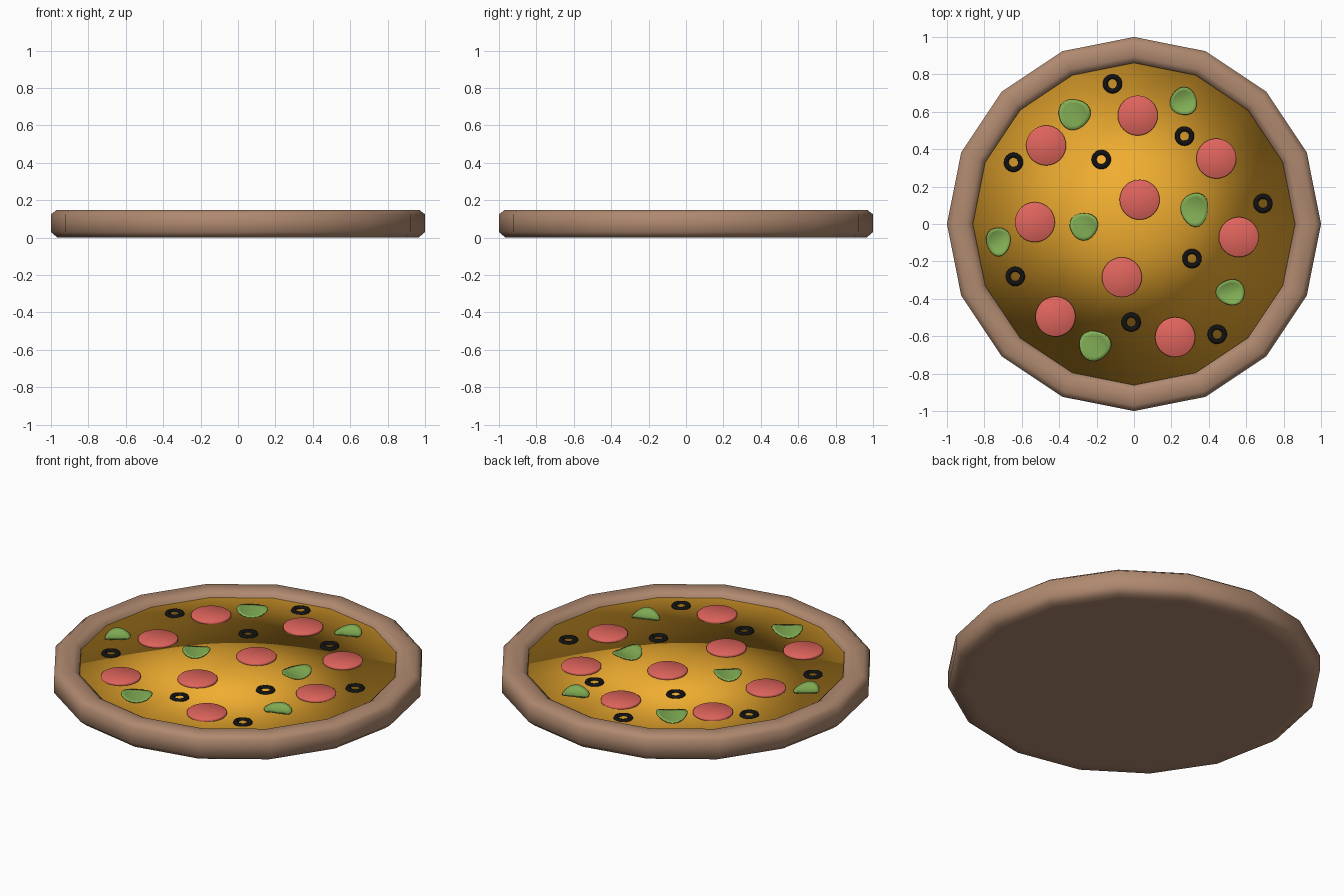
import bpy, bmesh
from math import sin, cos, pi, radians

if "Cube" in bpy.data.objects:
    bpy.data.objects.remove(bpy.data.objects["Cube"])

TOP = 0.118  # cheese surface height


def material(name, rgb):
    m = bpy.data.materials.new(name)
    m.diffuse_color = (*rgb, 1)
    m.use_nodes = True
    m.node_tree.nodes["Principled BSDF"].inputs["Base Color"].default_value = m.diffuse_color
    return m


CRUST = material("baked_crust", (0.43, 0.25, 0.16))
CHEESE = material("melted_cheese", (0.87, 0.42, 0.03))
MEAT = material("cured_meat", (0.75, 0.13, 0.11))
OLIVE = material("black_olive", (0.006, 0.006, 0.006))
LEAF = material("green_leaf", (0.22, 0.42, 0.09))


def finish(bm, name, mat, loc=(0, 0, 0), smooth=True):
    bmesh.ops.recalc_face_normals(bm, faces=bm.faces)
    for f in bm.faces:
        f.smooth = smooth
    me = bpy.data.meshes.new(name)
    bm.to_mesh(me)
    bm.free()
    me.materials.append(mat)
    ob = bpy.data.objects.new(name, me)
    ob.location = loc
    bpy.context.collection.objects.link(ob)
    return ob


def lathe(name, profile, sides, mat, loc=(0, 0, 0), closed=False):
    """Revolve (radius, z) points around the z axis."""
    bm = bmesh.new()
    vs = [bm.verts.new((r, 0, z)) for r, z in profile]
    es = [bm.edges.new(p) for p in zip(vs, vs[1:])]
    if closed:
        es.append(bm.edges.new((vs[-1], vs[0])))
    bmesh.ops.spin(bm, geom=vs + es, axis=(0, 0, 1), cent=(0, 0, 0),
                   angle=2 * pi, steps=sides, use_duplicate=False)
    bmesh.ops.remove_doubles(bm, verts=bm.verts, dist=1e-5)
    return finish(bm, name, mat, loc)


# Crust: sixteen-sided dish with a rounded rim
lathe("crust", [(0, 0), (0.90, 0), (0.965, 0), (1, 0.03), (1, 0.125), (0.97, 0.148),
                (0.895, 0.148), (0.862, 0.128), (0.858, 0.095), (0, 0.06)], 16, CRUST)

# Cheese: flat top, shallow underside sharing the rim for soft shading
lathe("cheese", [(0, TOP), (0.862, TOP), (0, 0.09)], 16, CHEESE)

# Meat slices
SLICES = [(0.02, 0.58), (-0.47, 0.42), (0.44, 0.35), (0.03, 0.13), (-0.53, 0.01),
          (0.56, -0.07), (-0.065, -0.285), (-0.42, -0.495), (0.22, -0.605)]
for i, (x, y) in enumerate(SLICES):
    lathe(f"meat_slice_{i + 1}", [(0, 0.014), (0.102, 0.014), (0.107, 0.01),
                                  (0.107, -0.006), (0, -0.006)], 32, MEAT, (x, y, TOP))

# Olive rings
RINGS = [(-0.115, 0.75), (-0.645, 0.33), (-0.175, 0.345), (0.27, 0.47), (0.69, 0.11),
         (0.31, -0.185), (-0.635, -0.28), (-0.015, -0.525), (0.445, -0.59)]
section = [(0.0385 + 0.0135 * cos(k * pi / 4), 0.0125 * sin(k * pi / 4)) for k in range(8)]
for i, (x, y) in enumerate(RINGS):
    lathe(f"olive_ring_{i + 1}", section, 24, OLIVE, (x, y, TOP), closed=True)


# Leaves: rounded, slightly pointed patches curled up along one direction
def leaf(name, x, y, rx, ry, turn, curl):
    bm = bmesh.new()
    n, rings = 20, 4
    centre = bm.verts.new((0, 0, 0))
    prev = None
    for k in range(1, rings + 1):
        ring = []
        for j in range(n):
            t = 2 * pi * j / n
            s = k / rings * (1 + 0.05 * cos(3 * (t - radians(turn))))
            bend = (s * cos(t - radians(curl))) ** 2
            ring.append(bm.verts.new((rx * s * cos(t), ry * s * sin(t), 0.022 * bend)))
        for j in range(n):
            a, b = ring[j], ring[(j + 1) % n]
            if prev:
                bm.faces.new((prev[j], a, b, prev[(j + 1) % n]))
            else:
                bm.faces.new((centre, a, b))
        prev = ring
    ob = finish(bm, name, LEAF, (x, y, TOP + 0.003))
    sol = ob.modifiers.new("thickness", 'SOLIDIFY')
    sol.thickness = 0.006
    sol.offset = 0


# x, y, half sizes, direction of the pointed side, curl direction
LEAVES = [(-0.32, 0.587, 0.085, 0.082, 135, 34), (0.265, 0.655, 0.072, 0.074, 80, 110),
          (0.325, 0.078, 0.074, 0.09, 45, 75), (-0.268, -0.012, 0.075, 0.073, 150, 34),
          (-0.725, -0.093, 0.065, 0.076, 30, 120), (0.517, -0.365, 0.077, 0.068, 180, 110),
          (-0.21, -0.65, 0.085, 0.08, 135, 34)]
for i, spec in enumerate(LEAVES):
    leaf(f"leaf_{i + 1}", *spec)
